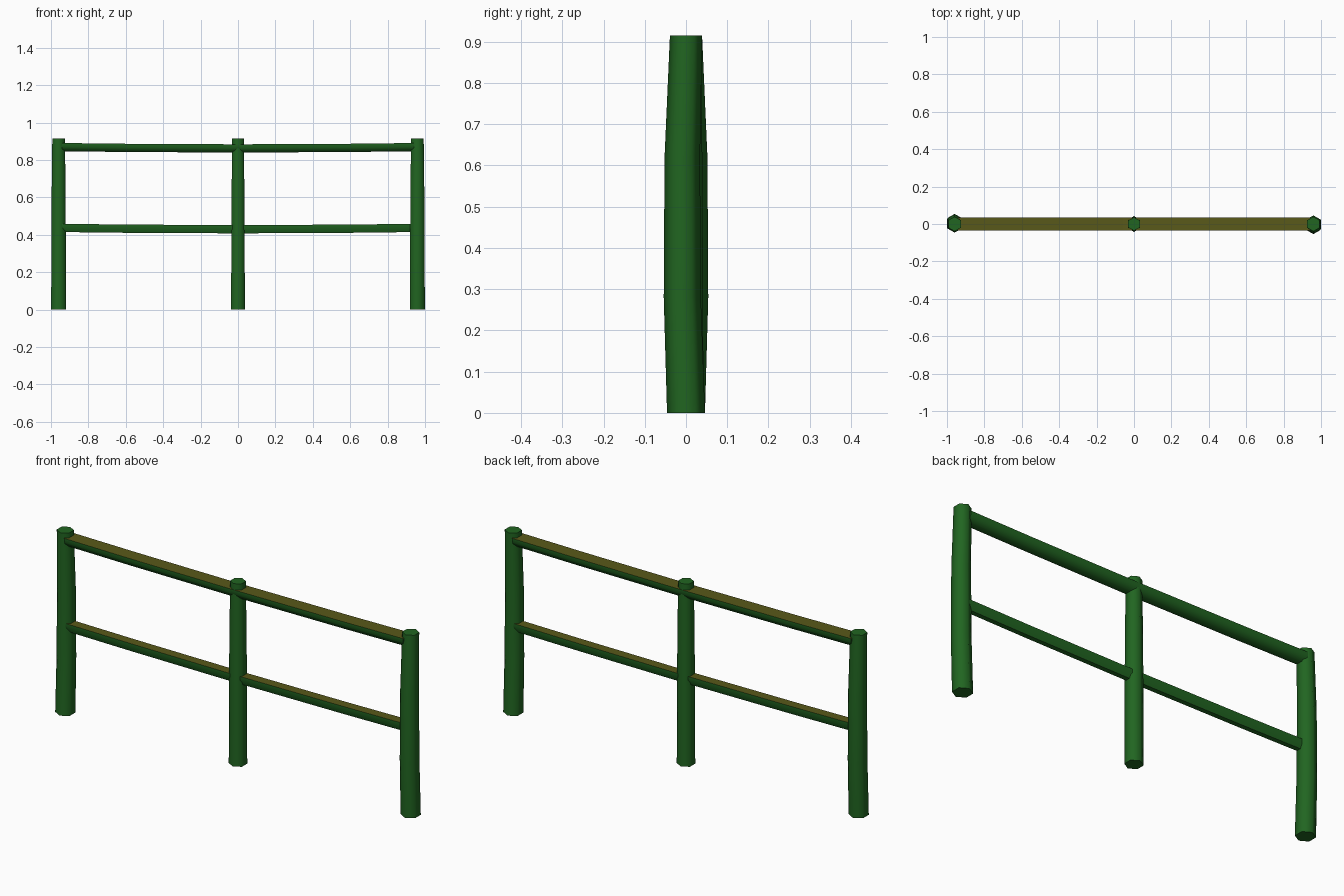
import bpy, bmesh, math

if "Cube" in bpy.data.objects:
    bpy.data.objects.remove(bpy.data.objects["Cube"])


def material(name, col):
    m = bpy.data.materials.new(name)
    m.diffuse_color = (*col, 1)
    m.use_nodes = True
    m.node_tree.nodes["Principled BSDF"].inputs["Base Color"].default_value = m.diffuse_color
    return m


GREEN = material("green_wood", (0.015, 0.13, 0.015))
OLIVE = material("olive_top", (0.10, 0.10, 0.01))


def loft(name, rings, mats, top_face=None):
    """Skin a list of point rings, cap both ends; top_face gets second material."""
    bm = bmesh.new()
    vs = [[bm.verts.new(p) for p in r] for r in rings]
    n = len(vs[0])
    for a, b in zip(vs, vs[1:]):
        for i in range(n):
            j = (i + 1) % n
            f = bm.faces.new((a[i], a[j], b[j], b[i]))
            f.material_index = 1 if i == top_face else 0
    bm.faces.new(vs[0][::-1])
    bm.faces.new(vs[-1])
    bmesh.ops.recalc_face_normals(bm, faces=bm.faces)
    me = bpy.data.meshes.new(name)
    bm.to_mesh(me)
    bm.free()
    for m in mats:
        me.materials.append(m)
    ob = bpy.data.objects.new(name, me)
    bpy.context.collection.objects.link(ob)
    bpy.context.view_layer.objects.active = ob
    ob.select_set(True)
    bpy.ops.object.shade_smooth_by_angle(angle=math.radians(62))
    ob.select_set(False)


# Hexagonal posts: slightly tapered, outer ones bowed in opposite directions
def post(name, x, bow, scale=1):
    rings = []
    for z, r, b in ((0, .046, 0), (.28, .045, 1), (.62, .043, 1), (.915, .039, 0)):
        r *= scale
        rings.append([(x + r * math.sin(k * math.pi / 3),
                       bow * b + r * math.cos(k * math.pi / 3), z) for k in range(6)])
    loft(name, rings, [GREEN])


post("left_post", -.959, .009)
post("middle_post", 0, 0, .92)
post("right_post", .959, -.009)


# Split-log rails: flat olive top, rounded underside, sagging to the middle
def rail(name, z, w):
    section = ((-w, .022), (w, .022), (w, .002), (w * .5, -.022), (-w * .5, -.022), (-w, .002))
    rings = [[(x, y, z + dz + s) for y, s in section]
             for x, dz in ((-.942, 0), (-.6, -.004), (0, -.007), (.6, -.004), (.942, 0))]
    loft(name, rings, [GREEN, OLIVE], top_face=0)


rail("top_rail", .869, .036)
rail("lower_rail", .437, .024)
